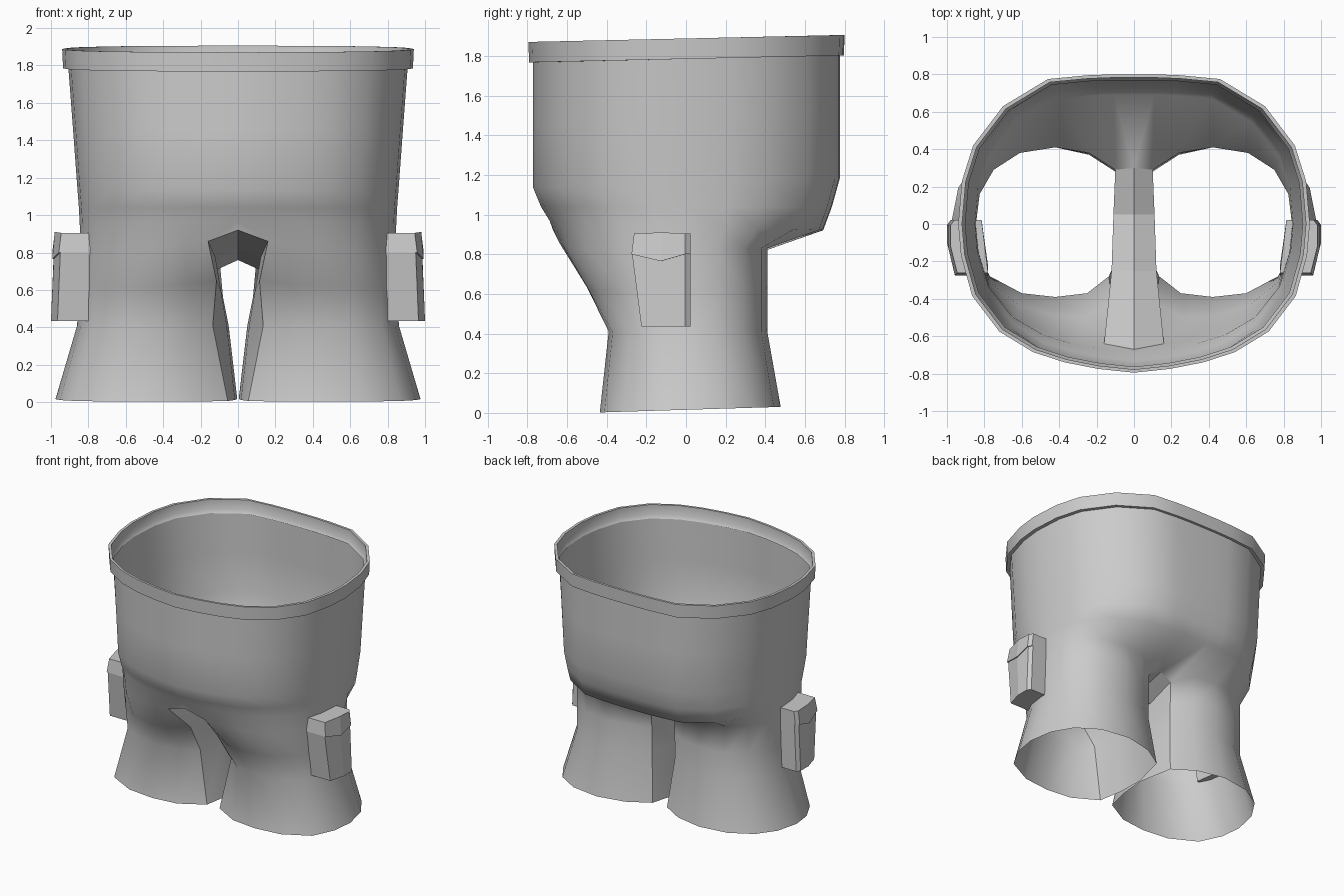
import bpy, bmesh

if "Cube" in bpy.data.objects:
    bpy.data.objects.remove(bpy.data.objects["Cube"])

cloth = bpy.data.materials.new("plain grey cloth")
cloth.use_nodes = True
GREY = (0.6, 0.6, 0.6, 1)
cloth.diffuse_color = GREY
cloth.node_tree.nodes["Principled BSDF"].inputs["Base Color"].default_value = GREY


def finish(name, bm, mirror=True):
    mesh = bpy.data.meshes.new(name)
    bm.to_mesh(mesh)
    bm.free()
    mesh.materials.append(cloth)
    ob = bpy.data.objects.new(name, mesh)
    bpy.context.collection.objects.link(ob)
    if mirror:
        mod = ob.modifiers.new("mirror", 'MIRROR')
        mod.use_clip = True
    return ob


def bridge(bm, a, b, closed=False):
    n = len(a)
    faces = []
    for i in range(n if closed else n - 1):
        j = (i + 1) % n
        f = bm.faces.new((a[i], a[j], b[j], b[i]))
        f.smooth = True
        faces.append(f)
    return faces


# Half outline of the waist, front centre round the left side to back centre
waist = [(0, -.795), (.19, -.775), (.37, -.74), (.54, -.685), (.72, -.575), (.865, -.385),
         (.925, -.17), (.94, 0), (.92, .23), (.86, .42), (.7, .63), (.46, .775),
         (.25, .795), (.12, .8), (0, .8)]
# Where the torso meets the legs and crotch
hip = [(0, -.67, .92), (.16, -.64, .86), (.28, -.625, .85), (.43, -.59, .83),
       (.63, -.5, .82), (.77, -.34, .82), (.83, -.15, .82), (.845, 0, .82),
       (.825, .16, .83), (.75, .29, .83), (.61, .38, .83), (.42, .41, .83),
       (.24, .38, .83), (.1, .29, .78), (0, .3, .82)]
# Closed leg outline at knee height, last two points on the inner side
knee = [(.135, -.28), (.25, -.37), (.42, -.39), (.6, -.37), (.77, -.28), (.84, -.14),
        (.86, 0), (.83, .16), (.75, .29), (.61, .38), (.42, .41), (.24, .37),
        (.1, .28), (.05, .05), (.06, -.12)]

# Shorts body: torso rows, crotch strip and flared leg
bm = bmesh.new()
# scale x, scale y, height, height slope along y
torso = [(.965, .97, 1.79, .025), (.94, .97, 1.48, .03),
         (.915, .97, 1.16, .03), (.905, .92, 1.04, .0), (.9, .865, .945, -.03)]
rows = [[bm.verts.new((x * sx, y * sy, z + s * y)) for x, y in waist]
        for sx, sy, z, s in torso]
rows.append([bm.verts.new(p) for p in hip])
for a, b in zip(rows, rows[1:]):
    bridge(bm, a, b)

low = rows[-1]
centre = [low[0], bm.verts.new((0, -.25, .83)), bm.verts.new((0, .05, .76)), low[-1]]
edge = [low[1], bm.verts.new((.12, -.25, .77)), bm.verts.new((.11, .05, .71)), low[-2]]
strip = bridge(bm, centre, edge)
for f in strip:
    f.smooth = False

top = low[1:-1] + [edge[2], edge[1]]
mid = [bm.verts.new((x, y, .41)) for x, y in knee]
thigh = [bm.verts.new((a.co + b.co) / 2) for a, b in zip(top, mid)]
thigh[0].co = (.115, -.43, .65)
hem = [bm.verts.new((.49 + (x - .455) * 1.2, .01 + y * 1.14, .016 + .035 * y))
       for x, y in knee]
hem[0].co.x = .055
leg = [top, thigh, mid, hem]
for a, b in zip(leg, leg[1:]):
    bridge(bm, a, b, True)

# Crisp seams along the crotch and the inner legs
for f in strip:
    for e in f.edges:
        e.smooth = False
for a, b in zip(leg, leg[1:]):
    for i in (0, -3):
        bm.edges.get((a[i], b[i])).smooth = False
bmesh.ops.recalc_face_normals(bm, faces=bm.faces)
if max(bm.faces, key=lambda f: f.calc_center_median().x).normal.x < 0:
    bmesh.ops.reverse_faces(bm, faces=bm.faces)
finish("shorts_body", bm)

# Waistband: stepped section swept round the waist outline
bm = bmesh.new()
full = waist + [(-x, y) for x, y in waist[-2:0:-1]]
section = [(.96, 1.785), (.995, 1.785), (1, 1.888), (.978, 1.888), (.978, 1.81)]
loops = [[bm.verts.new((x * s, y * s, z + .022 * y)) for x, y in full]
         for s, z in section]
for i in range(len(loops)):
    bridge(bm, loops[i], loops[(i + 1) % len(loops)], True)
bmesh.ops.recalc_face_normals(bm, faces=bm.faces)
for e in bm.edges:
    if e.calc_face_angle(0) > .6:
        e.smooth = False
finish("waistband", bm, False)

# Side pockets: stacked outlines, with a shallow pointed flap on the outer side
bm = bmesh.new()
rings = []
for front, out, z, dip in [(-.225, 1, .435, 0), (-.272, .985, .8, .035),
                           (-.275, .993, .8, .035), (-.262, .98, .905, -.005)]:
    outline = [(.78, front, z), (out - .035, front, z),
               (out, (front + .02) / 2, z - dip), (out, -.005, z),
               (out - .02, .022, z), (.815, .022, z)]
    rings.append([bm.verts.new(p) for p in outline])
for a, b in zip(rings, rings[1:]):
    bridge(bm, a, b, True)
bm.faces.new(rings[0])
bm.faces.new(rings[-1])
for f in bm.faces:
    f.smooth = False
bmesh.ops.recalc_face_normals(bm, faces=bm.faces)
finish("side_pockets", bm)
